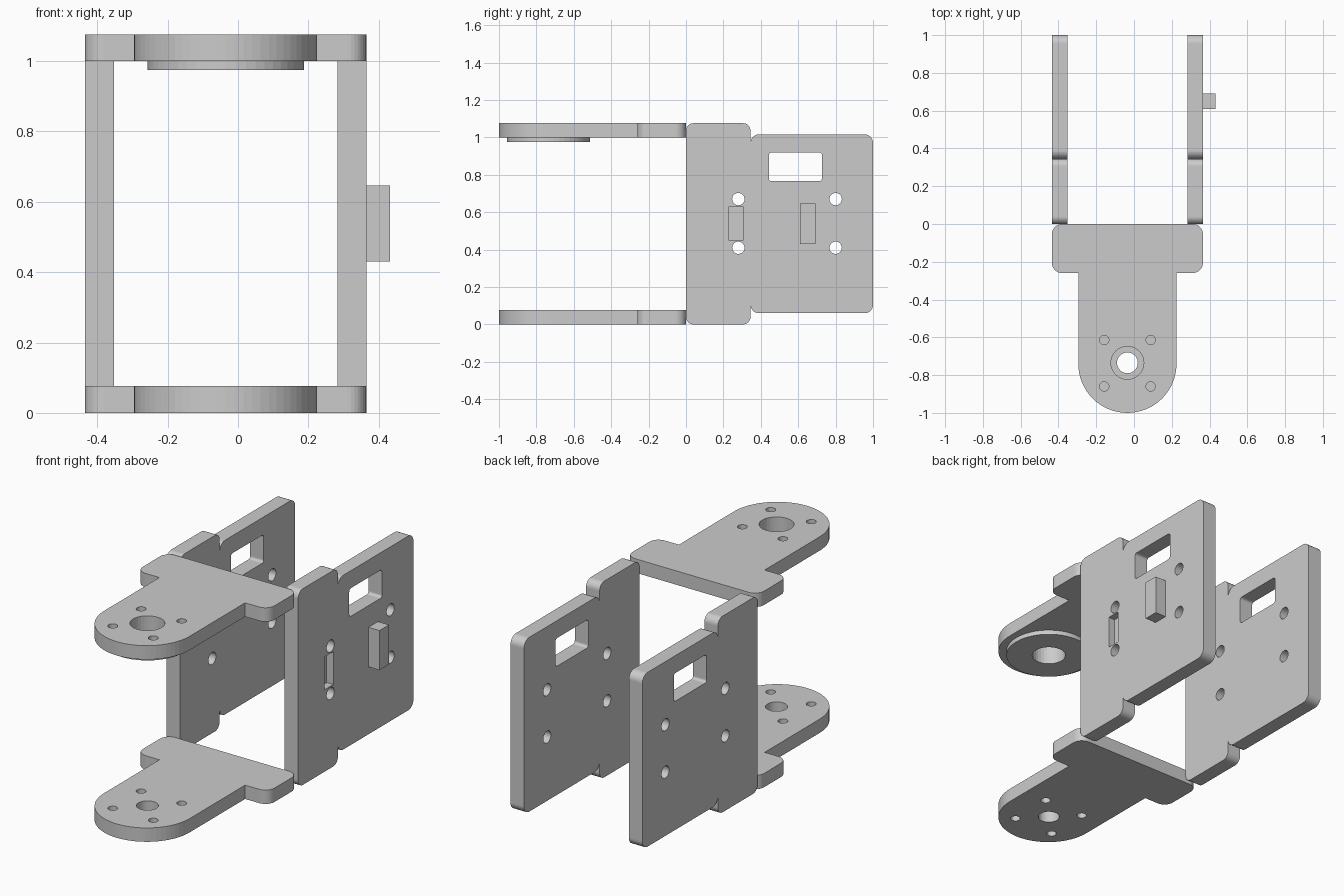
import bpy, bmesh
from math import sin, cos, radians
from mathutils import Matrix

cube = bpy.data.objects.get("Cube")
if cube:
    bpy.data.objects.remove(cube, do_unlink=True)

grey = bpy.data.materials.new("plain grey")
grey.use_nodes = True
colour = (0.6, 0.6, 0.6, 1)
grey.diffuse_color = colour
grey.node_tree.nodes["Principled BSDF"].inputs["Base Color"].default_value = colour


def arc(cx, cy, r, start, end, steps=8):
    angles = [radians(start + (end - start) * i / steps) for i in range(steps + 1)]
    return [(cx + r * cos(a), cy + r * sin(a)) for a in angles]


def circle(cx, cy, r, steps=32):
    return arc(cx, cy, r, 0, 360, steps)[:-1]


def rounded_box(x0, x1, y0, y1, r):
    return (arc(x0 + r, y0 + r, r, 180, 270) + arc(x1 - r, y0 + r, r, 270, 360)
            + arc(x1 - r, y1 - r, r, 0, 90) + arc(x0 + r, y1 - r, r, 90, 180))


def slab(name, loops, low, high, axes=Matrix()):
    """Fill an outline with holes and extrude it between two levels."""
    curve = bpy.data.curves.new(name, 'CURVE')
    curve.dimensions = '2D'
    curve.fill_mode = 'BOTH'
    curve.extrude = (high - low) / 2
    for loop in loops:
        spline = curve.splines.new('POLY')
        spline.points.add(len(loop) - 1)
        for point, (x, y) in zip(spline.points, loop):
            point.co = (x, y, 0, 1)
        spline.use_cyclic_u = True
    temp = bpy.data.objects.new(name + " outline", curve)
    bpy.context.collection.objects.link(temp)
    deps = bpy.context.evaluated_depsgraph_get()
    mesh = bpy.data.meshes.new_from_object(temp.evaluated_get(deps))
    bpy.data.objects.remove(temp, do_unlink=True)
    # Weld the caps to the walls
    bm = bmesh.new()
    bm.from_mesh(mesh)
    bmesh.ops.remove_doubles(bm, verts=bm.verts, dist=0.00001)
    bmesh.ops.transform(bm, verts=bm.verts,
                        matrix=axes @ Matrix.Translation((0, 0, (low + high) / 2)))
    bmesh.ops.recalc_face_normals(bm, faces=bm.faces)
    for face in bm.faces:
        face.smooth = False
    bm.to_mesh(mesh)
    bm.free()
    mesh.materials.clear()
    mesh.materials.append(grey)
    obj = bpy.data.objects.new(name, mesh)
    bpy.context.collection.objects.link(obj)
    return obj


def box(name, xs, ys, zs):
    return slab(name, [[(xs[0], ys[0]), (xs[1], ys[0]), (xs[1], ys[1]), (xs[0], ys[1])]], *zs)


# Horizontal arms: wide root, narrow tongue and round tip
mid, tip, half = -0.035, -0.74, 0.26
root = rounded_box(-0.435, 0.365, -0.26, 0, 0.055)
corner = len(root) // 4
tongue = arc(mid, tip, half, 180, 360, 32)
arm = (root[:corner] + [(mid - half, -0.26)] + tongue
       + [(mid + half, -0.26)] + root[corner:])
screw_holes = [circle(mid + sx * 0.123, -0.737 + sy * 0.123, 0.025, 20)
               for sx in (-1, 1) for sy in (-1, 1)]
slab("bottom_arm", [arm, circle(mid, -0.735, 0.055)] + screw_holes, 0, 0.076)
slab("top_arm", [arm, circle(mid, -0.735, 0.087)] + screw_holes, 1.0, 1.076)

# Bearing ring under the top arm
slab("bearing_ring", [circle(mid, -0.735, 0.222, 48), circle(mid, -0.735, 0.087)], 0.975, 1.0)

# Side plates: taller front part, notched where it meets the back part
plate = (arc(0.04, 0.04, 0.04, 180, 270) + arc(0.305, 0.04, 0.04, 270, 360)
         + arc(0.39, 0.105, 0.045, 180, 270) + arc(0.955, 0.105, 0.045, 270, 360)
         + arc(0.955, 0.971, 0.045, 0, 90) + arc(0.39, 0.971, 0.045, 90, 180)
         + arc(0.305, 1.036, 0.04, 0, 90) + arc(0.04, 1.036, 0.04, 90, 180))
window = rounded_box(0.443, 0.727, 0.766, 0.92, 0.015)
bolt_holes = [circle(y, z, 0.033, 24) for y in (0.28, 0.8) for z in (0.41, 0.67)]
upright = Matrix(((0, 0, 1, 0), (1, 0, 0, 0), (0, 1, 0, 0), (0, 0, 0, 1)))
loops = [plate, window] + bolt_holes
slab("right_plate", loops, -0.435, -0.353, upright)
left_plate = slab("left_plate", loops, 0.283, 0.365, upright)

# Shallow slot in the outer face of the left plate
cutter = box("slot_cutter", (0.325, 0.45), (0.23, 0.305), (0.45, 0.63))
cutter.hide_render = True
cutter.hide_set(True)
cut = left_plate.modifiers.new("slot", 'BOOLEAN')
cut.object = cutter
cut.operation = 'DIFFERENCE'
cut.solver = 'EXACT'
bpy.context.view_layer.objects.active = left_plate
bpy.ops.object.modifier_apply(modifier=cut.name)
bpy.data.objects.remove(cutter, do_unlink=True)

# Block standing out from the left plate
box("side_block", (0.365, 0.432), (0.61, 0.692), (0.43, 0.647))
